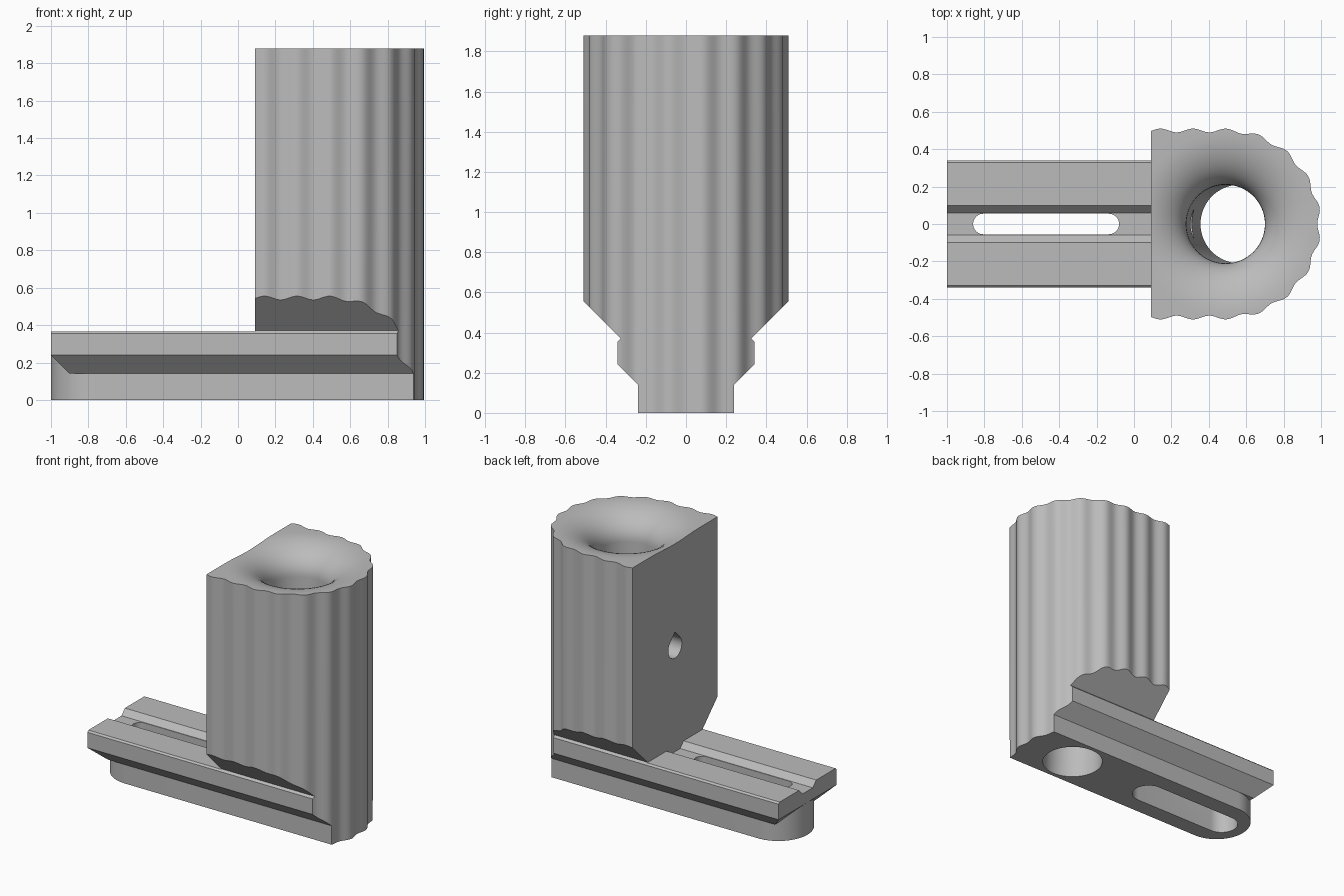
import bpy, bmesh, math
from mathutils import Vector

if "Cube" in bpy.data.objects:
    bpy.data.objects.remove(bpy.data.objects["Cube"])

grey = bpy.data.materials.new("plain grey")
grey.diffuse_color = (0.5, 0.5, 0.5, 1)
grey.use_nodes = True
grey.node_tree.nodes["Principled BSDF"].inputs["Base Color"].default_value = grey.diffuse_color


def loft(name, rings):
    """Closed solid through matching rings of points."""
    bm = bmesh.new()
    vs = [[bm.verts.new(p) for p in ring] for ring in rings]
    n = len(vs[0])
    for a, b in zip(vs, vs[1:]):
        for i in range(n):
            j = (i + 1) % n
            bm.faces.new((a[i], a[j], b[j], b[i]))
    bm.faces.new(vs[0][::-1])
    bm.faces.new(vs[-1])
    bmesh.ops.recalc_face_normals(bm, faces=bm.faces)
    me = bpy.data.meshes.new(name)
    bm.to_mesh(me)
    bm.free()
    me.materials.append(grey)
    ob = bpy.data.objects.new(name, me)
    bpy.context.collection.objects.link(ob)
    return ob


def prism(name, pts, axis, lo, hi):
    """Extrude a 2D outline along x, y or z."""
    put = {"x": lambda p, h: (h, p[0], p[1]),
           "y": lambda p, h: (p[0], h, p[1]),
           "z": lambda p, h: (p[0], p[1], h)}[axis]
    return loft(name, [[put(p, h) for p in pts] for h in (lo, hi)])


def mirrored(half):
    return half + [(-y, z) for y, z in reversed(half)]


def stadium(x0, x1, r, n=20):
    pts = []
    for cx, start in ((x1, -math.pi / 2), (x0, math.pi / 2)):
        pts += [(cx + r * math.cos(start + math.pi * i / n),
                 r * math.sin(start + math.pi * i / n)) for i in range(n + 1)]
    return pts


def boolean(body, tool, op):
    mod = body.modifiers.new(op.lower(), 'BOOLEAN')
    mod.operation, mod.solver, mod.object = op, 'EXACT', tool
    bpy.context.view_layer.objects.active = body
    bpy.ops.object.modifier_apply(modifier=mod.name)
    bpy.data.objects.remove(tool)


CX, R, TOP, LEFT = 0.49, 0.5, 1.88, 0.09

# Body: dovetail foot flaring out into the tall column
body = prism("slotted_column_mount", mirrored([
    (0.24, 0), (0.24, 0.14), (0.34, 0.24), (0.34, 0.355),
    (0.325, 0.37), (0.60, 0.645), (0.60, TOP)]), "x", -1.0, 1.2)

# Scalloped plan outline, waved along its length
half = []
arc, wave = R * math.pi / 2, 0.1745
total = arc + CX - LEFT
for i in range(1, 101):
    s = total * i / 100
    r = R - 0.01 * math.cos(2 * math.pi * s / wave)
    if s < arc:
        half.append((CX + r * math.cos(s / R), r * math.sin(s / R)))
    else:
        half.append((CX - (s - arc), r))
half.append((-1.2, half[-1][1]))
outline = [(CX + R - 0.01, 0)] + half + [(x, -y) for x, y in reversed(half)]
boolean(body, prism("outline_tool", outline, "z", -0.2, TOP), 'INTERSECT')

# Clear the space above the rail, with its shallow groove
boolean(body, prism("rail_tool", mirrored([
    (0.06, 0.325), (0.10, 0.367), (0.8, 0.367), (0.8, 2.2)]),
    "x", -1.3, LEFT), 'DIFFERENCE')

# Chamfered underside at the rail end, then the rounded stem end
boolean(body, prism("end_tool", [
    (-1.2, -0.1), (-0.76, -0.1), (-0.76, 0.14), (-0.9, 0.14), (-1.2, 0.44)],
    "y", -0.8, 0.8), 'DIFFERENCE')
stem = [(-0.76 - 0.24 * math.sin(a), 0.24 * math.cos(a))
        for a in (math.pi * i / 32 for i in range(33))]
boolean(body, prism("stem_end", stem + [(-0.7, -0.23), (-0.7, 0.23)],
                    "z", 0, 0.29), 'UNION')

# Screw slot: wide recess below, narrow slot through
boolean(body, prism("recess_tool", stadium(-0.805, -0.135, 0.115),
                    "z", -0.1, 0.2), 'DIFFERENCE')
boolean(body, prism("slot_tool", stadium(-0.805, -0.135, 0.055),
                    "z", 0.1, 0.6), 'DIFFERENCE')

# Leaning bore with a trumpet mouth
def ring(cx, r, z, n=64):
    return [(cx + r * math.cos(2 * math.pi * i / n),
             r * math.sin(2 * math.pi * i / n), z) for i in range(n)]

rings = [ring(0.57, 0.21, -0.1)]
for i in range(13):
    a = math.pi / 2 * i / 12
    rings.append(ring(CX, 0.49 - 0.28 * math.cos(a), TOP - 0.2 + 0.2 * math.sin(a)))
rings.append(ring(CX, 0.49, 2.1))
boolean(body, loft("bore_tool", rings), 'DIFFERENCE')

# Teardrop side hole into the bore
drop = [(0.08 * math.cos(a), 1.1 + 0.08 * math.sin(a))
        for a in (math.radians(135 + 270 * i / 28) for i in range(29))]
boolean(body, prism("side_hole_tool", drop + [(0, 1.1 + 0.08 * math.sqrt(2))],
                    "x", -0.1, 0.45), 'DIFFERENCE')

# Smooth shading with crisp edges
body.select_set(True)
bpy.context.view_layer.objects.active = body
bpy.ops.object.shade_smooth_by_angle(angle=math.radians(30))
